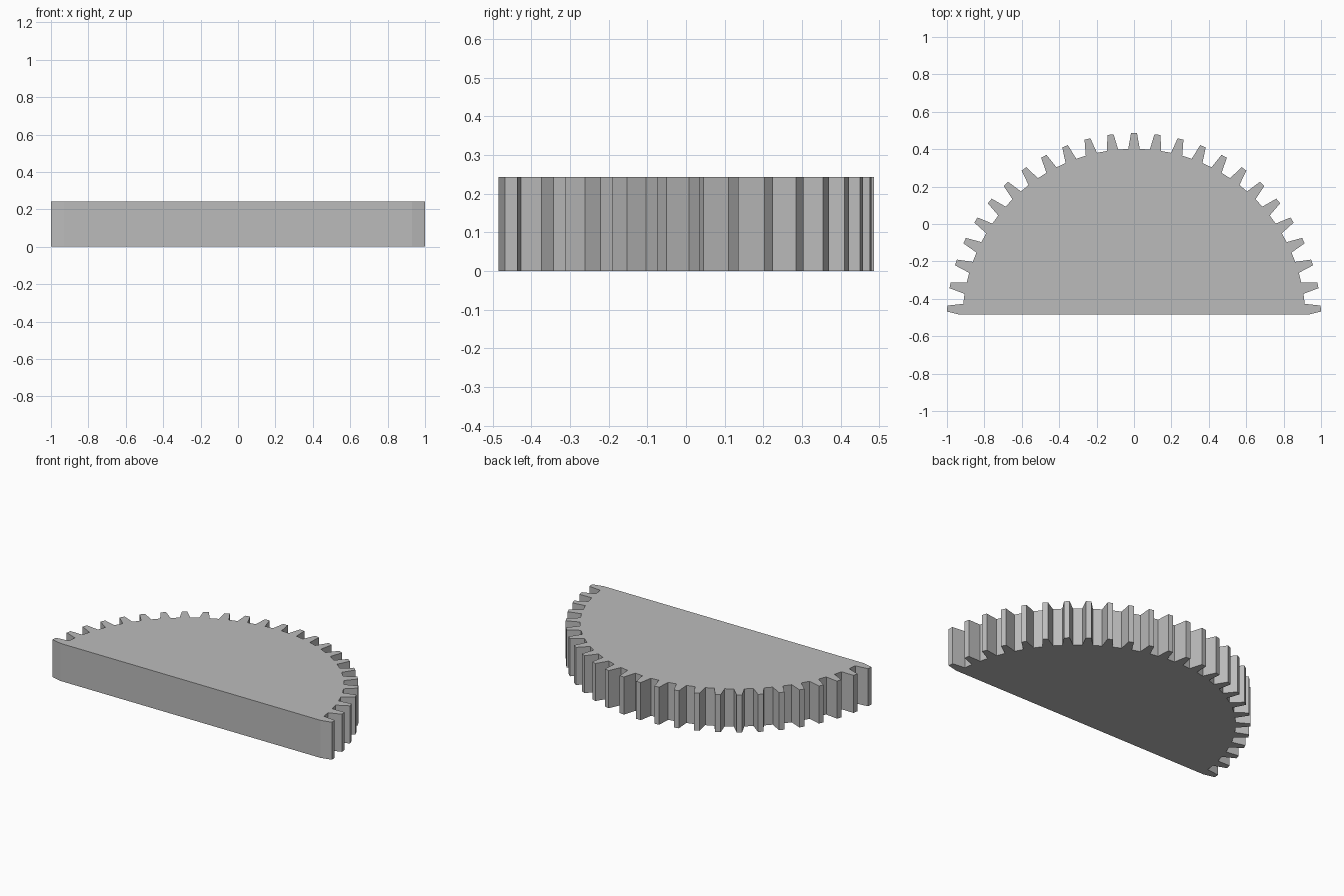
import bpy, bmesh
from math import radians, sin, cos
from mathutils import Vector

cube = bpy.data.objects.get("Cube")
if cube:
    bpy.data.objects.remove(cube)

HEIGHT = 0.243
CENTRE_Y, FLAT_Y = -0.515, -0.485
TIP_R, ROOT_R = 1.001, 0.917
TIP_HALF, ROOT_HALF = 0.92, 1.92   # half widths of a tooth in degrees
TEETH, PITCH = 25, 7.2


def polar(radius, degrees):
    a = radians(degrees)
    return Vector((radius * cos(a), CENTRE_Y + radius * sin(a), 0))


# Plain grey material
grey = bpy.data.materials.new("plain grey")
grey.use_nodes = True
colour = (0.5, 0.5, 0.5, 1)
grey.diffuse_color = colour
grey.node_tree.nodes["Principled BSDF"].inputs["Base Color"].default_value = colour

# Toothed half-disc outline
bm = bmesh.new()
outline = []
for i in range(TEETH):
    mid = PITCH * (i + 0.5)
    for radius, offset in ((ROOT_R, -ROOT_HALF), (TIP_R, -TIP_HALF),
                           (TIP_R, TIP_HALF), (ROOT_R, ROOT_HALF)):
        outline.append(bm.verts.new(polar(radius, mid + offset)))
bm.faces.new(outline)

# Trim the straight front edge
bmesh.ops.bisect_plane(bm, geom=bm.verts[:] + bm.edges[:] + bm.faces[:],
                       plane_co=(0, FLAT_Y, 0), plane_no=(0, -1, 0),
                       clear_outer=True)

# Thicken into a solid
top = bmesh.ops.extrude_face_region(bm, geom=bm.faces[:], use_keep_orig=True)
bmesh.ops.translate(bm, vec=(0, 0, HEIGHT),
                    verts=[g for g in top["geom"] if isinstance(g, bmesh.types.BMVert)])
bmesh.ops.recalc_face_normals(bm, faces=bm.faces[:])

mesh = bpy.data.meshes.new("half_gear")
bm.to_mesh(mesh)
bm.free()
mesh.materials.append(grey)
gear = bpy.data.objects.new("half_gear", mesh)
bpy.context.collection.objects.link(gear)
